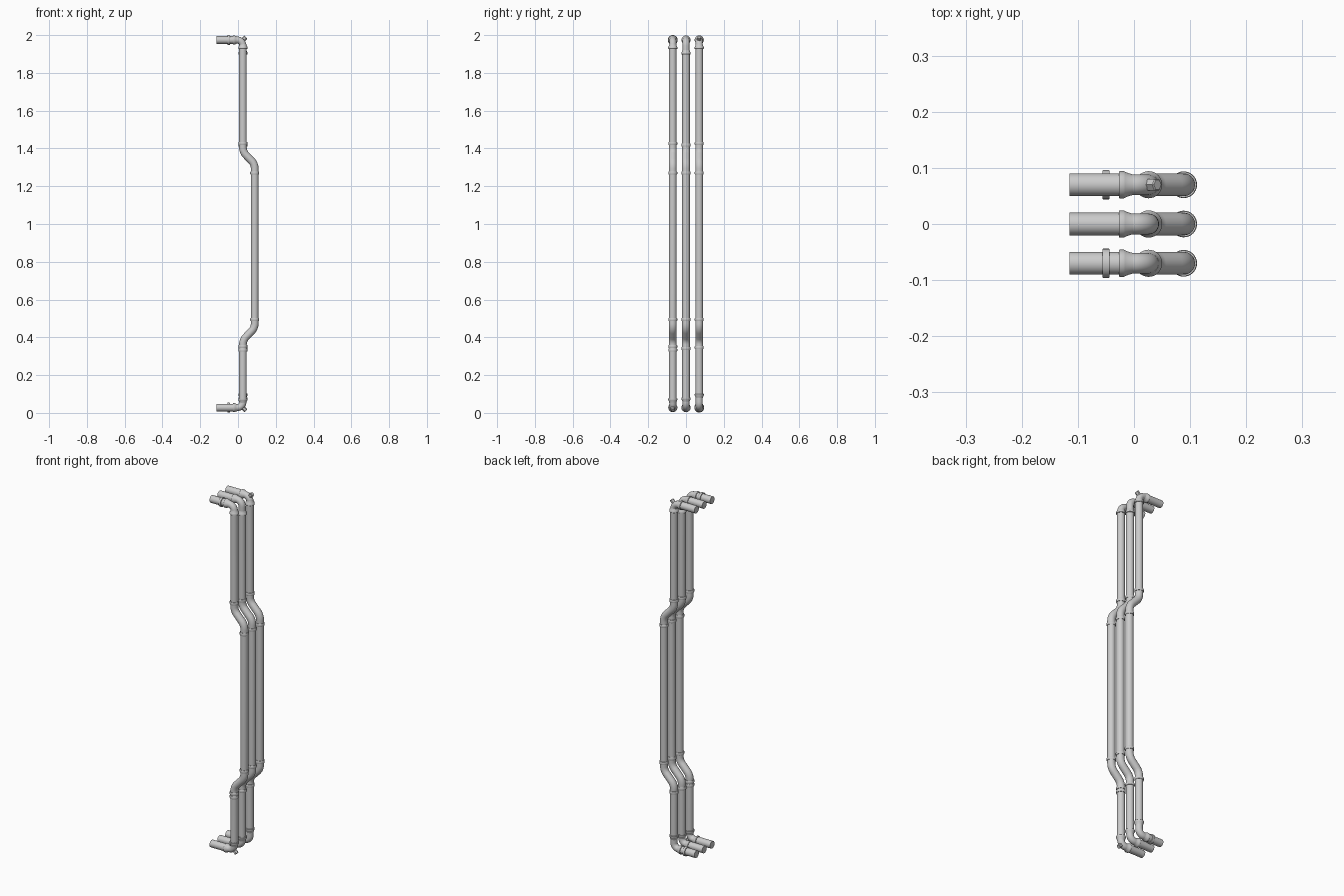
import bpy, bmesh, math
from mathutils import Vector

if "Cube" in bpy.data.objects:
    bpy.data.objects.remove(bpy.data.objects["Cube"])

SIDES = 32
R, R_ELBOW = 0.0203, 0.0185      # straight pipe and elbow radius
X_END, X_IN, X_OUT = -0.115, 0.026, 0.0885
Z_LOW, Z_TOP = 0.028, 1.974


def sweep(name, y, pts, sides=SIDES):
    """Tube in the xz plane; pts are (x, z, radius, tangent)."""
    bm = bmesh.new()
    rings = []
    for x, z, r, t in pts:
        n = Vector((-t[1], 0, t[0])).normalized()
        c = Vector((x, y, z))
        rings.append([bm.verts.new(c + r * (math.cos(a) * n + math.sin(a) * Vector((0, 1, 0))))
                      for a in (2 * math.pi * i / sides for i in range(sides))])
    for a, b in zip(rings, rings[1:]):
        for i in range(sides):
            j = (i + 1) % sides
            bm.faces.new((a[i], a[j], b[j], b[i]))
    bm.faces.new(rings[0])
    bm.faces.new(rings[-1])
    bmesh.ops.recalc_face_normals(bm, faces=bm.faces)
    me = bpy.data.meshes.new(name)
    bm.to_mesh(me)
    bm.free()
    ob = bpy.data.objects.new(name, me)
    bpy.context.collection.objects.link(ob)
    bpy.ops.object.select_all(action='DESELECT')
    ob.select_set(True)
    bpy.context.view_layer.objects.active = ob
    bpy.ops.object.shade_smooth_by_angle(angle=math.radians(32))
    return ob


def lathe(name, y, start, d, profile, sides=SIDES):
    """Straight turned part; profile is (distance, radius) along d."""
    d = Vector(d).normalized()
    return sweep(name, y, [(start[0] + d.x * s, start[1] + d.y * s, r, d) for s, r in profile], sides)


def bent(name, y, corners, fillet, r, steps=8):
    """Tube along a polyline with rounded corners."""
    P = [Vector(c) for c in corners]
    out = [(*P[0], r, (P[1] - P[0]).normalized())]
    for a, b, c in zip(P, P[1:], P[2:]):
        u, v = (b - a).normalized(), (c - b).normalized()
        ang = u.angle(v)
        cut = fillet * math.tan(ang / 2)
        side = (v - u * u.dot(v)).normalized()
        centre = b - u * cut + side * fillet
        for k in range(steps + 1):
            t = ang * k / steps
            p = centre + fillet * (u * math.sin(t) - side * math.cos(t))
            out.append((*p, r, u * math.cos(t) + side * math.sin(t)))
    out.append((*P[-1], r, (P[-1] - P[-2]).normalized()))
    return sweep(name, y, out)


BELL = [(0, 0.0195), (0, 0.0232), (0.0015, 0.0242), (0.009, 0.0242), (0.011, 0.0232),
        (0.017, 0.0205), (0.024, 0.0186), (0.026, 0.018)]
BAND = [(-0.008, 0.0195), (-0.008, 0.0226), (-0.005, 0.0238), (0.005, 0.0238),
        (0.008, 0.0226), (0.008, 0.0195)]
CLAMP = [(-0.0065, 0.0195), (-0.0065, 0.025), (-0.005, 0.026), (0.005, 0.026),
         (0.0065, 0.025), (0.0065, 0.0195)]


def pipe_end(tag, y, z, s, z_collar, clamp, plug):
    """Elbow and wall stub; s = +1 when the stub sits at the top, -1 at the bottom."""
    lathe(tag + "_stub", y, (X_END, z), (1, 0), [(0, R), (0.10, R)])
    bent(tag + "_elbow", y, [(-0.02, z), (X_IN, z), (X_IN, z_collar)], 0.03, R_ELBOW)
    lathe(tag + "_elbow_socket", y, (-0.027, z), (1, 0), BELL)
    lathe(tag + "_riser_socket", y, (X_IN, z_collar - s * 0.007), (0, s), BELL)
    if clamp:
        lathe(tag + "_clamp", y, (-0.05, z), (1, 0), CLAMP)
    if plug:
        lathe(tag + "_hex_plug", y, (X_IN - 0.0088, z - s * 0.0088), (1, s),
              [(0, 0.0115), (0.033, 0.0115), (0.035, 0.0095)], 6)


def pipe(tag, y, low, high, off_low, off_high, top_clamp, low_clamp, top_plug, low_plug):
    pipe_end(tag + "_top", y, Z_TOP, 1, high, top_clamp, top_plug)
    pipe_end(tag + "_bottom", y, Z_LOW, -1, low, low_clamp, low_plug)
    # riser with its two sideways offsets
    bent(tag + "_riser", y, [(X_IN, low), (X_IN, 0.385), (X_OUT, 0.450), (X_OUT, 1.317),
                             (X_IN, 1.382), (X_IN, high)], 0.06, R)
    # joint bands at the offset ends
    for i, (x, z) in enumerate([(X_IN, zz) for zz in off_low] + [(X_OUT, 0.495), (X_OUT, 1.27),
                                                                 (X_IN, off_high)]):
        lathe(f"{tag}_joint_band_{i}", y, (x, z), (0, 1), BAND)


pipe("front_pipe", -0.07, 0.07, 1.934, (0.332, 0.352), 1.427, True, False, False, True)
pipe("middle_pipe", 0.0, 0.075, 1.905, (0.342,), 1.417, False, False, False, False)
pipe("rear_pipe", 0.07, 0.095, 1.934, (0.345,), 1.427, False, True, True, False)
